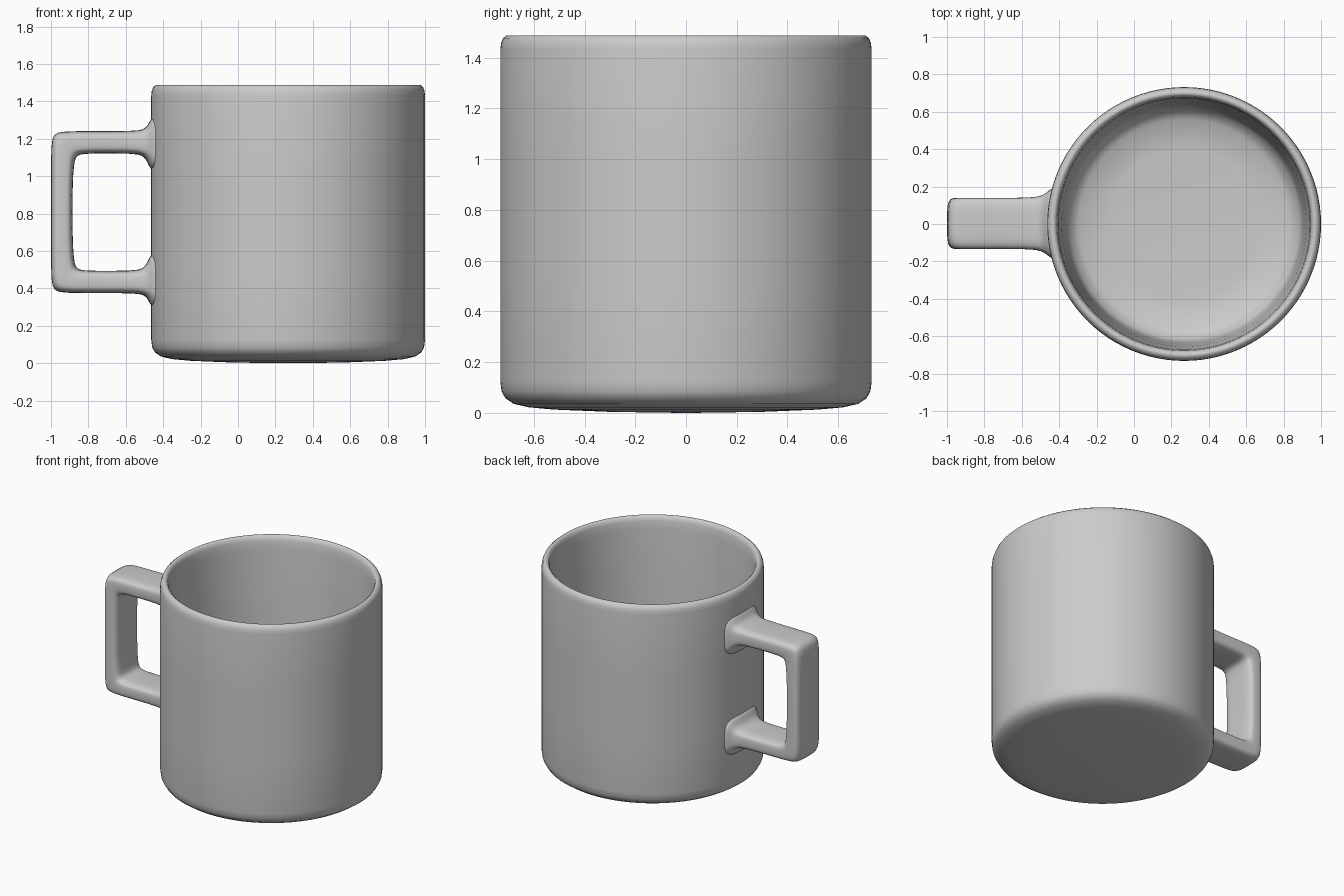
import bpy, bmesh
from math import sin, cos, tau, sqrt, copysign

cube = bpy.data.objects.get("Cube")
if cube:
    bpy.data.objects.remove(cube, do_unlink=True)

CX, R = 0.268, 0.732      # cup axis and outer radius
MID_Z = 0.808             # handle's middle height

glaze = bpy.data.materials.new("light grey glaze")
glaze.use_nodes = True
grey = (0.6, 0.6, 0.6, 1)
glaze.diffuse_color = grey
glaze.node_tree.nodes["Principled BSDF"].inputs["Base Color"].default_value = grey


def skin(name, rings, caps):
    """Join equal rings of points into a smooth tube, with optional end caps."""
    bm = bmesh.new()
    loops = [[bm.verts.new(p) for p in ring] for ring in rings]
    for a, b in zip(loops, loops[1:]):
        n = len(a)
        for i in range(n):
            j = (i + 1) % n
            bm.faces.new((a[i], a[j], b[j], b[i]))
    if caps:
        bm.faces.new(loops[0])
        bm.faces.new(loops[-1])
    bmesh.ops.recalc_face_normals(bm, faces=bm.faces)
    mesh = bpy.data.meshes.new(name)
    bm.to_mesh(mesh)
    bm.free()
    mesh.materials.append(glaze)
    mesh.shade_smooth()
    obj = bpy.data.objects.new(name, mesh)
    bpy.context.collection.objects.link(obj)
    return obj


# Cup: one profile from under the base, over the rim, to the inside floor
profile = [(0.02, 0), (0.3, 0.004), (0.52, 0.013), (0.62, 0.022), (0.68, 0.036),
           (0.712, 0.058), (0.727, 0.085), (R, 0.125), (R, 0.5), (R, 1.0), (R, 1.43),
           (0.729, 1.457), (0.721, 1.477), (0.707, 1.488), (0.695, 1.488),
           (0.684, 1.478), (0.677, 1.455), (0.672, 1.4), (0.655, 0.9), (0.64, 0.4),
           (0.632, 0.25), (0.615, 0.18), (0.56, 0.14), (0.4, 0.125), (0.02, 0.12)]
SIDES = 96
skin("cup_body", [[(CX + r * cos(tau * i / SIDES), r * sin(tau * i / SIDES), z)
                   for i in range(SIDES)] for r, z in profile], True)

# Handle: upper half as outer x, z, inner x, z, half width, wrap round the cup
half = [(-0.43, 0.53, -0.43, 0.21, 0.20, 1),
        (-0.470, 0.50, -0.474, 0.23, 0.185, 1),
        (-0.482, 0.465, -0.485, 0.27, 0.165, 0.9),
        (-0.505, 0.442, -0.508, 0.302, 0.146, 0.5),
        (-0.55, 0.433, -0.55, 0.314, 0.137, 0),
        (-0.80, 0.433, -0.80, 0.314, 0.137, 0),
        (-0.94, 0.433, -0.85, 0.309, 0.137, 0),
        (-0.986, 0.419, -0.870, 0.29, 0.137, 0),
        (-1.0, 0.37, -0.877, 0.25, 0.137, 0),
        (-1.0, 0.18, -0.885, 0.15, 0.137, 0)]
lower = [(xo, -zo, xi, -zi, w, k) for xo, zo, xi, zi, w, k in reversed(half)]


def soft(v):
    return copysign(sqrt(abs(v)), v)


def section(xo, zo, xi, zi, w, k, n=28):
    """Rounded rectangle spanning the outer and inner edge of the handle."""
    ring = []
    for i in range(n):
        y = w * soft(cos(tau * i / n))
        t = (1 + soft(sin(tau * i / n))) / 2
        wrap = k * (R - sqrt(R * R - y * y))
        ring.append((xi + (xo - xi) * t + wrap, y + 0.003, MID_Z + zi + (zo - zi) * t))
    return ring


handle = skin("handle", [section(*row) for row in half + lower], True)
handle.modifiers.new("Smooth", "SUBSURF").levels = 1
handle.modifiers["Smooth"].render_levels = 1
